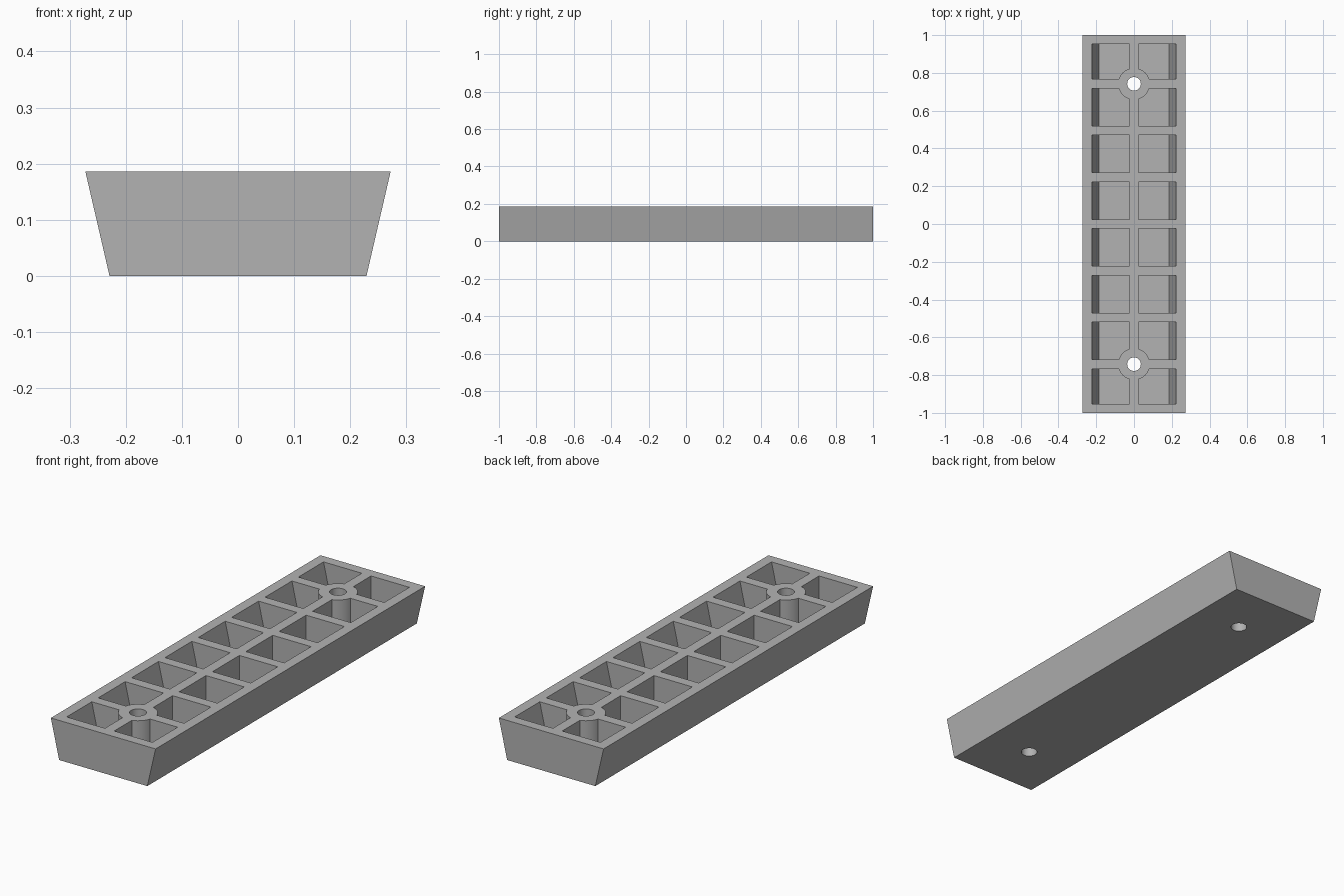
import bpy
import bmesh
import math

# Overall dimensions
HEIGHT, FLOOR = 0.186, 0.02
TOP_HALF, BOTTOM_HALF = 0.272, 0.229
POCKET_HALF = 0.223            # outer edge of the pockets at the rim
RIB_HALF, RIB_PITCH = 0.024, 0.2475
END_INNER = 0.953
BOSS_Y, BOSS_RADIUS, HOLE_RADIUS = 0.742, 0.084, 0.036
SLOPE = (TOP_HALF - BOTTOM_HALF) / HEIGHT

if "Cube" in bpy.data.objects:
    bpy.data.objects.remove(bpy.data.objects["Cube"], do_unlink=True)

grey = bpy.data.materials.new("grey")
grey.use_nodes = True
colour = (0.45, 0.45, 0.45, 1)
grey.diffuse_color = colour
grey.node_tree.nodes["Principled BSDF"].inputs["Base Color"].default_value = colour


def add_prism(bm, profile, y0, y1):
    """Extrude an x-z profile along y."""
    face = bm.faces.new([bm.verts.new((x, y0, z)) for x, z in profile])
    result = bmesh.ops.extrude_face_region(bm, geom=[face])
    moved = [v for v in result["geom"] if isinstance(v, bmesh.types.BMVert)]
    bmesh.ops.translate(bm, verts=moved, vec=(0, y1 - y0, 0))


def add_posts(bm, radius):
    """Tall upright cylinders at both screw positions."""
    for side in (-1, 1):
        made = bmesh.ops.create_cone(bm, cap_ends=True, segments=32,
                                     radius1=radius, radius2=radius, depth=1)
        bmesh.ops.translate(bm, verts=made["verts"], vec=(0, side * BOSS_Y, 0))


def make_object(name, bm):
    bmesh.ops.recalc_face_normals(bm, faces=bm.faces)
    mesh = bpy.data.meshes.new(name)
    bm.to_mesh(mesh)
    bm.free()
    mesh.materials.append(grey)
    obj = bpy.data.objects.new(name, mesh)
    bpy.context.collection.objects.link(obj)
    return obj


def subtract(target, cutter):
    """Cut one object from another, then discard the cutter."""
    cutter.hide_render = True
    mod = target.modifiers.new("cut", "BOOLEAN")
    mod.operation, mod.solver, mod.object = "DIFFERENCE", "EXACT", cutter
    graph = bpy.context.evaluated_depsgraph_get()
    mesh = bpy.data.meshes.new_from_object(target.evaluated_get(graph))
    target.modifiers.clear()
    target.data = mesh
    bpy.data.objects.remove(cutter, do_unlink=True)


# Tapered solid block
bm = bmesh.new()
add_prism(bm, [(-BOTTOM_HALF, 0), (BOTTOM_HALF, 0),
               (TOP_HALF, HEIGHT), (-TOP_HALF, HEIGHT)], -1, 1)
block = make_object("ribbed_block", bm)

# Two columns of pockets with sloping outer walls
bm = bmesh.new()
above = HEIGHT + 0.1
floor_x = POCKET_HALF - SLOPE * (HEIGHT - FLOOR)
above_x = POCKET_HALF + SLOPE * (above - HEIGHT)
outline = [(RIB_HALF, FLOOR), (floor_x, FLOOR), (above_x, above), (RIB_HALF, above)]
for row in range(-4, 4):
    y0 = max(row * RIB_PITCH + RIB_HALF, -END_INNER)
    y1 = min((row + 1) * RIB_PITCH - RIB_HALF, END_INNER)
    for side in (-1, 1):
        add_prism(bm, [(side * x, z) for x, z in outline], y0, y1)
pockets = make_object("pocket_cutter", bm)

# Screw bosses are left standing inside the pockets
bm = bmesh.new()
add_posts(bm, BOSS_RADIUS)
subtract(pockets, make_object("boss_cutter", bm))
subtract(block, pockets)

# Screw holes straight through
bm = bmesh.new()
add_posts(bm, HOLE_RADIUS)
subtract(block, make_object("hole_cutter", bm))

# Smooth the round bosses and holes, keeping hard edges
bpy.ops.object.select_all(action="DESELECT")
block.select_set(True)
bpy.context.view_layer.objects.active = block
bpy.ops.object.shade_smooth_by_angle(angle=math.radians(25))
